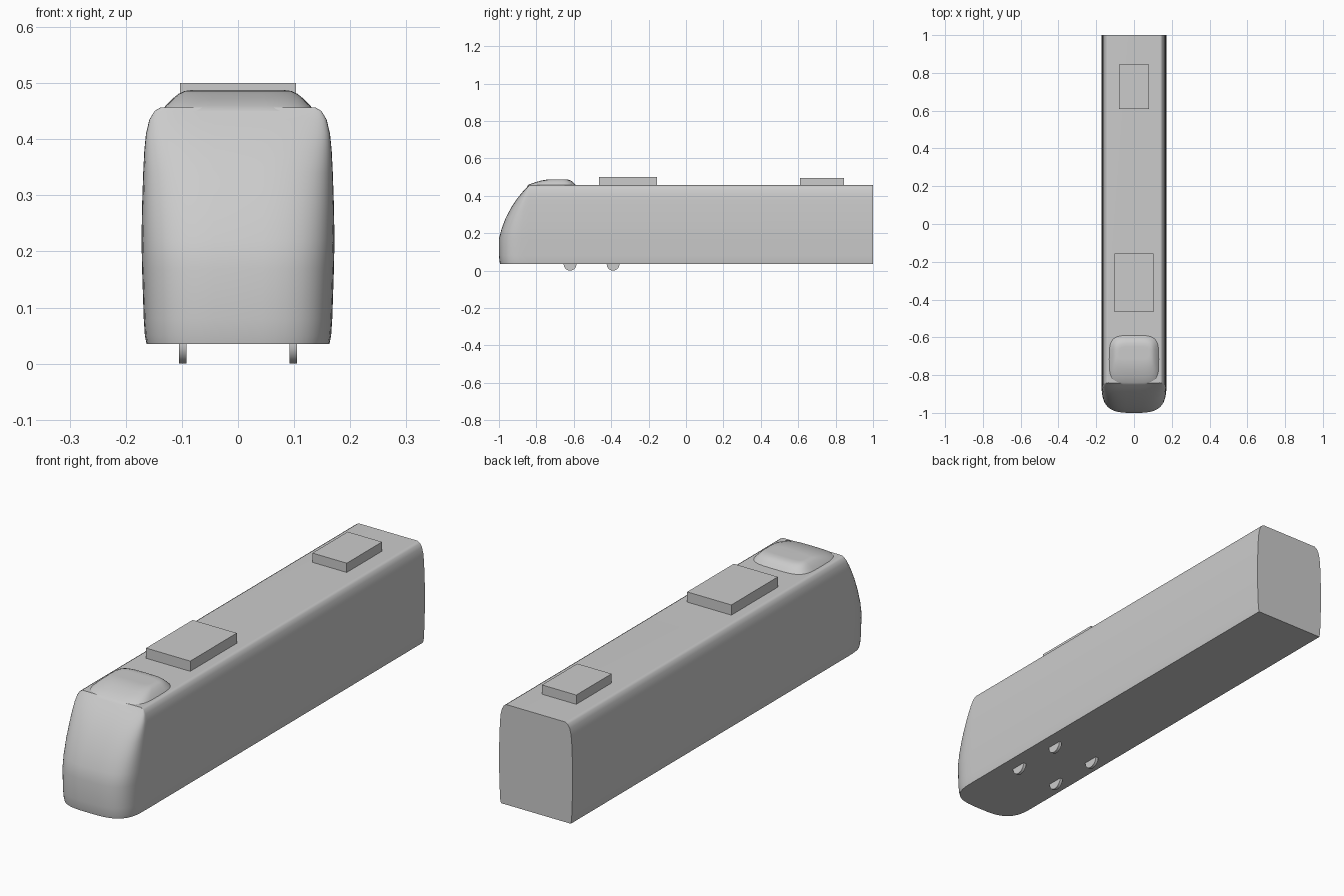
import bpy, bmesh, math

cube = bpy.data.objects.get("Cube")
if cube:
    bpy.data.objects.remove(cube, do_unlink=True)

# Single flat paint colour
paint = bpy.data.materials.new("plain grey")
paint.use_nodes = True
GREY = (0.6, 0.6, 0.6, 1)
paint.diffuse_color = GREY
paint.node_tree.nodes["Principled BSDF"].inputs["Base Color"].default_value = GREY


def finish(name, bm, smooth_angle=None):
    bmesh.ops.recalc_face_normals(bm, faces=bm.faces)
    mesh = bpy.data.meshes.new(name)
    bm.to_mesh(mesh)
    bm.free()
    mesh.materials.append(paint)
    obj = bpy.data.objects.new(name, mesh)
    bpy.context.collection.objects.link(obj)
    if smooth_angle:
        bpy.ops.object.select_all(action='DESELECT')
        obj.select_set(True)
        bpy.context.view_layer.objects.active = obj
        bpy.ops.object.shade_smooth_by_angle(angle=math.radians(smooth_angle))
        obj.modifiers.new("even shading", 'WEIGHTED_NORMAL').keep_sharp = True
    return obj


def loft(name, rings, smooth_angle):
    """Skin a stack of equal point rings and cap both ends."""
    bm = bmesh.new()
    loops = [[bm.verts.new(p) for p in ring] for ring in rings]
    for low, high in zip(loops, loops[1:]):
        for i in range(len(low)):
            j = (i + 1) % len(low)
            bm.faces.new((low[i], low[j], high[j], high[i]))
    bm.faces.new(loops[0])
    bm.faces.new(loops[-1])
    return finish(name, bm, smooth_angle)


def arc(width, depth, y, z, start, end, steps, power):
    """Squared-off elliptical arc in plan."""
    points = []
    for i in range(steps + 1):
        t = start + (end - start) * i / steps
        c, s = math.cos(t), math.sin(t)
        points.append((math.copysign(abs(c) ** power, c) * width,
                       y + math.copysign(abs(s) ** power, s) * depth, z))
    return points


def box(name, x, y0, y1, z0, z1):
    bm = bmesh.new()
    bmesh.ops.create_cube(bm, size=1)
    for v in bm.verts:
        v.co = (v.co.x * 2 * x, y0 + (v.co.y + 0.5) * (y1 - y0),
                z0 + (v.co.z + 0.5) * (z1 - z0))
    return finish(name, bm)


# Body: half width and nose position at each height
SHOULDER, REAR, ROOF = -0.84, 1.0, 0.457
sections = [(0.035, 0.163, -0.994), (0.05, 0.166, -0.997), (0.08, 0.168, -1.0),
            (0.17, 0.171, -1.0), (0.22, 0.172, -0.987), (0.28, 0.171, -0.965),
            (0.34, 0.169, -0.933), (0.38, 0.167, -0.906), (0.41, 0.164, -0.883),
            (0.435, 0.158, -0.861), (0.45, 0.149, -0.847), (ROOF, 0.138, SHOULDER - 0.001)]
rings = []
for z, w, nose in sections:
    ring = arc(w, SHOULDER - nose, SHOULDER, z, math.pi, 2 * math.pi, 28, 0.62)
    rings.append(ring + [(w, REAR, z), (-w, REAR, z)])
loft("body", rings, 40)

# Rounded fairing on the cab roof: half width, front and back at each height
fairing = [(0.45, 0.136, -0.85, -0.583), (0.46, 0.129, -0.84, -0.592),
           (0.472, 0.117, -0.807, -0.603), (0.481, 0.106, -0.775, -0.615),
           (0.486, 0.095, -0.745, -0.63), (0.488, 0.08, -0.715, -0.65)]
loft("cab_roof_fairing",
     [arc(w, (b - f) / 2, (f + b) / 2, z, 0, 2 * math.pi * 39 / 40, 39, 0.5)
      for z, w, f, b in fairing], 50)

# Equipment boxes on the roof
box("front_roof_unit", 0.103, -0.465, -0.155, 0.45, 0.5)
box("rear_roof_unit", 0.08, 0.61, 0.845, 0.45, 0.496)

# Wheels half sunk into the floor
for side, x in (("right", -0.0985), ("left", 0.0985)):
    for place, y in (("front", -0.62), ("rear", -0.39)):
        bm = bmesh.new()
        bmesh.ops.create_cone(bm, cap_ends=True, segments=28,
                              radius1=0.034, radius2=0.034, depth=0.013)
        for v in bm.verts:
            v.co = (x + v.co.z, y + v.co.x, 0.034 + v.co.y)
        finish(f"{place}_{side}_wheel", bm, 30)
